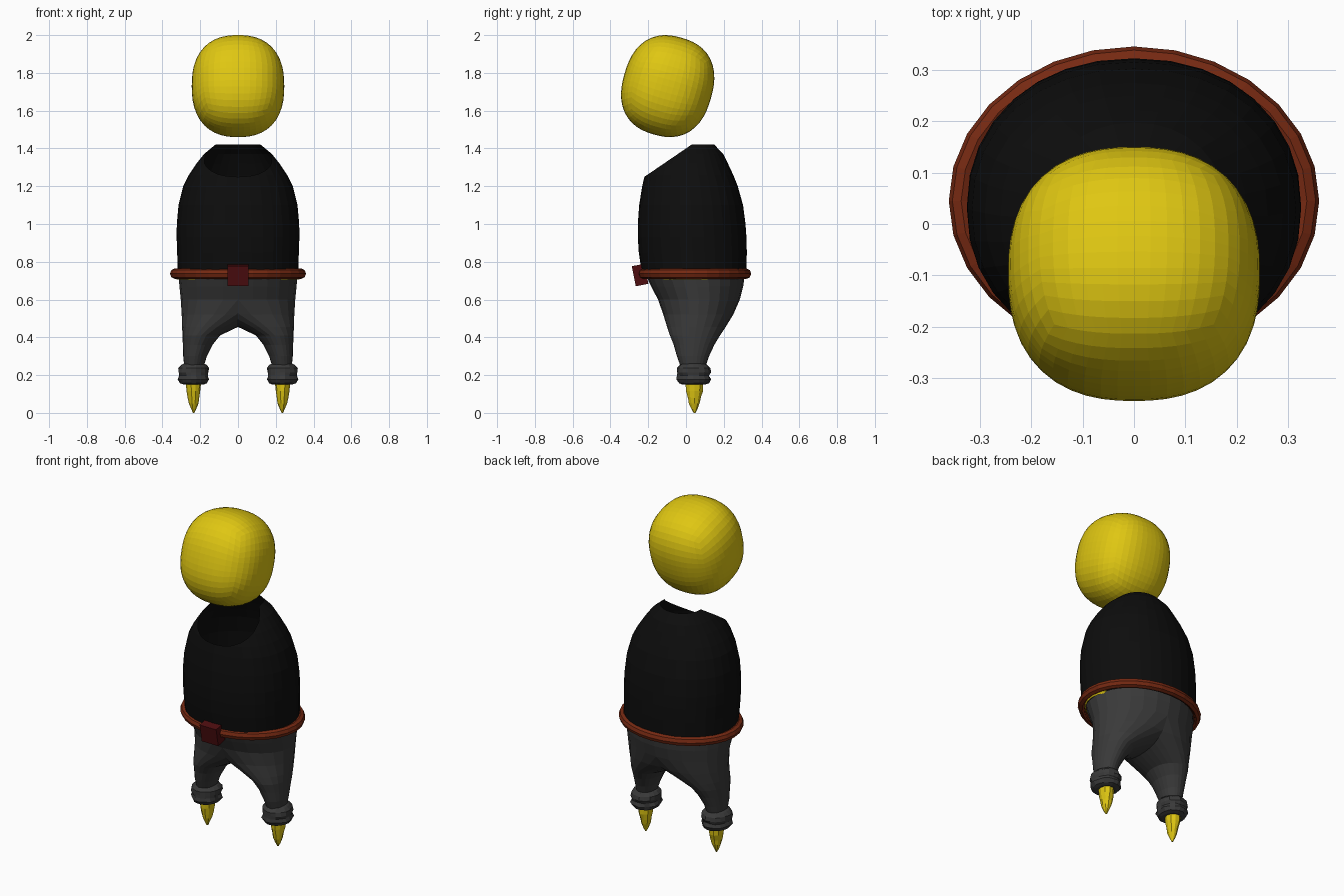
import bpy, bmesh, math, random
from mathutils import Vector, Matrix

if "Cube" in bpy.data.objects:
    bpy.data.objects.remove(bpy.data.objects["Cube"])

random.seed(4)


def mat(name, rgb):
    m = bpy.data.materials.new(name)
    m.diffuse_color = (*rgb, 1)
    m.use_nodes = True
    m.node_tree.nodes["Principled BSDF"].inputs["Base Color"].default_value = m.diffuse_color
    return m


YELLOW = mat("yellow", (0.74, 0.57, 0.006))
BLACK = mat("black", (0.004, 0.004, 0.004))
GREY = mat("dark grey", (0.042, 0.042, 0.042))
BROWN = mat("leather brown", (0.18, 0.022, 0.006))
RED = mat("dark red", (0.075, 0.004, 0.005))


def finish(bm, name, material, mirror=False):
    bmesh.ops.recalc_face_normals(bm, faces=bm.faces)
    me = bpy.data.meshes.new(name)
    bm.to_mesh(me)
    bm.free()
    me.materials.append(material)
    ob = bpy.data.objects.new(name, me)
    bpy.context.collection.objects.link(ob)
    if mirror:
        ob.modifiers.new("Mirror", 'MIRROR')
    return ob


def loft(rings, sides, power=2.0, jitter=0.0, caps=()):
    """Skin stacked superellipse rings given as (z, x0, x1, y0, y1)."""
    bm = bmesh.new()
    rows = []
    for z, x0, x1, y0, y1 in rings:
        row = []
        for i in range(sides):
            a = 2 * math.pi * i / sides
            c, s = math.cos(a), math.sin(a)
            k = 1 + random.uniform(-jitter, jitter)
            dx = math.copysign(abs(c) ** (2 / power), c) * (x1 - x0) / 2 * k
            dy = math.copysign(abs(s) ** (2 / power), s) * (y1 - y0) / 2 * k
            row.append(bm.verts.new(((x0 + x1) / 2 + dx, (y0 + y1) / 2 + dy, z)))
        rows.append(row)
    for lo, hi in zip(rows, rows[1:]):
        for i in range(sides):
            j = (i + 1) % sides
            bm.faces.new((lo[i], lo[j], hi[j], hi[i]))
    for c in caps:
        bm.faces.new(rows[c])
    return bm


def cut(bm, point, normal):
    bmesh.ops.bisect_plane(bm, geom=bm.verts[:] + bm.edges[:] + bm.faces[:],
                           plane_co=point, plane_no=normal, clear_outer=True)


# Head: cube rounded most of the way to a ball, leaning forward
bm = bmesh.new()
bmesh.ops.create_cube(bm, size=2)
bmesh.ops.subdivide_edges(bm, edges=bm.edges[:], cuts=11, use_grid_fill=True)
for v in bm.verts:
    p = Vector([math.tan(c * math.pi / 4) for c in v.co])
    n = sum(abs(c) ** 2.4 for c in p) ** (1 / 2.4)
    v.co = p / n
    v.co.z *= 1.12
bmesh.ops.rotate(bm, verts=bm.verts, matrix=Matrix.Rotation(math.radians(-16), 3, 'X'))
size = (0.245, 0.247, 0.27)
for k in range(3):
    m = max(abs(v.co[k]) for v in bm.verts)
    for v in bm.verts:
        v.co[k] *= size[k] / m
bmesh.ops.translate(bm, verts=bm.verts, vec=(0, -0.097, 1.73))
finish(bm, "head", YELLOW)

# Shirt: open shell with a sloping neck opening at the front
shirt = [(0.71, .315, -.215, .312), (0.76, .32, -.237, .32), (0.85, .322, -.25, .322),
         (0.93, .325, -.255, .32), (1.0, .324, -.255, .315), (1.1, .315, -.248, .302),
         (1.2, .29, -.232, .274), (1.26, .26, -.218, .25), (1.32, .22, -.195, .222),
         (1.37, .18, -.16, .197), (1.42, .12, -.10, .15)]
bm = loft([(z, -x, x, a, b) for z, x, a, b in shirt], 32, 2.15)
cut(bm, (0, -.22, 1.25), Vector((0, -.15, .22)).normalized())
finish(bm, "shirt", BLACK)

# Skin showing at the sides of the waist
finish(loft([(.705, -.325, .325, -.18, .25), (.73, -.343, .343, -.2, .27),
             (.75, -.335, .335, -.18, .25)], 32), "waist_skin", YELLOW)

# Belt: elliptical ring of round section
bm = bmesh.new()
N, M = 28, 8
grid = []
for i in range(N):
    a = 2 * math.pi * i / N
    d = Vector((math.cos(a), math.sin(a), 0))
    c = Vector((.336 * d.x, .045 + .276 * d.y, .737))
    grid.append([bm.verts.new(c + d * .024 * math.cos(b) + Vector((0, 0, .027 * math.sin(b))))
                 for b in (2 * math.pi * j / M for j in range(M))])
for i in range(N):
    for j in range(M):
        p, q, k = grid[i], grid[(i + 1) % N], (j + 1) % M
        bm.faces.new((p[j], q[j], q[k], p[k]))
finish(bm, "belt", BROWN)

# Buckle
bm = bmesh.new()
bmesh.ops.create_cube(bm, size=1)
bmesh.ops.scale(bm, verts=bm.verts, vec=(.11, .068, .108))
bmesh.ops.rotate(bm, verts=bm.verts, matrix=Matrix.Rotation(math.radians(11), 3, 'X'))
bmesh.ops.translate(bm, verts=bm.verts, vec=(0, -.243, .73))
finish(bm, "buckle", RED)

# Trousers: one leg running up into the hips, clipped at the middle and mirrored
bm = loft([(.20, .175, .28, -.02, .10), (.25, .18, .285, -.03, .105),
           (.30, .165, .29, -.048, .122), (.36, .135, .292, -.065, .15),
           (.41, .095, .294, -.085, .18), (.455, 0, .296, -.10, .21),
           (.52, -.16, .298, -.12, .25), (.60, -.303, .303, -.148, .285),
           (.67, -.31, .31, -.185, .303), (.725, -.315, .315, -.21, .31)], 24)
cut(bm, (0, 0, 0), (-1, 0, 0))
finish(bm, "trousers", GREY, True)

# Gathered cuffs
CX, CY = .235, .04
cuff = [(.15, .055), (.157, .072), (.178, .083), (.198, .077), (.215, .082),
        (.238, .078), (.255, .065), (.265, .045)]
bm = loft([(z, CX - r, CX + r, CY - r * 1.1, CY + r * 1.1) for z, r in cuff],
          18, jitter=.06, caps=(0, -1))
finish(bm, "cuff", GREY, True)

# Pointed peg feet
foot = [(0, .004), (.02, .013), (.05, .025), (.08, .031), (.115, .037), (.16, .04)]
bm = loft([(z, CX - r, CX + r, .045 - r * 1.2, .045 + r * 1.2) for z, r in foot],
          10, jitter=.08, caps=(0, -1))
finish(bm, "foot", YELLOW, True)
